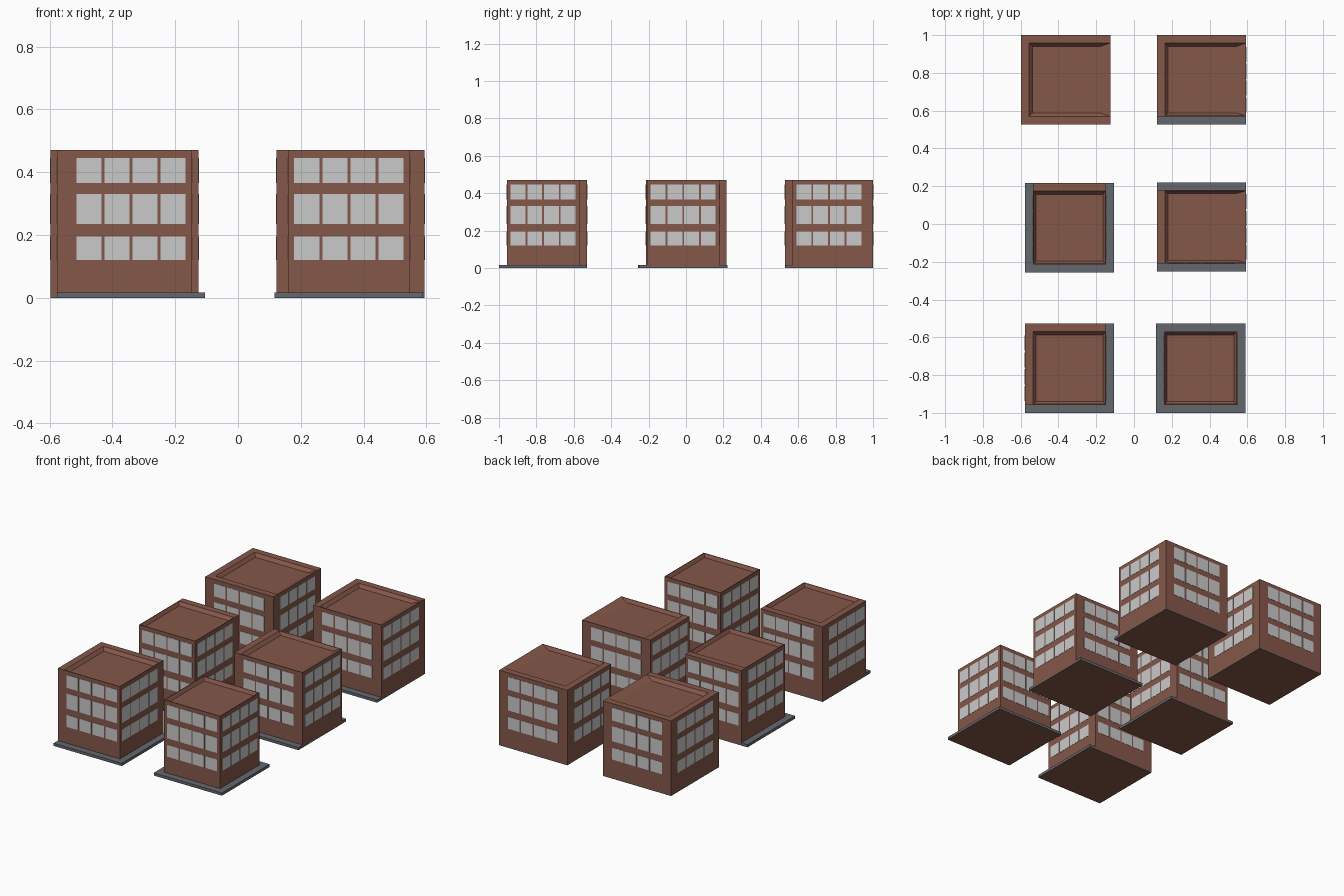
import bpy, bmesh
from mathutils import Vector

if "Cube" in bpy.data.objects:
    bpy.data.objects.remove(bpy.data.objects["Cube"], do_unlink=True)


def material(name, rgb):
    m = bpy.data.materials.new(name)
    m.use_nodes = True
    m.diffuse_color = (*rgb, 1)
    m.node_tree.nodes["Principled BSDF"].inputs["Base Color"].default_value = (*rgb, 1)
    return m


BRICK = material("red brown brick", (0.235, 0.096, 0.067))
GREY = material("pavement grey", (0.127, 0.138, 0.156))
GLASS = material("pale window", (0.59, 0.59, 0.59))

TILE, WALK, TOP = 0.472, 0.042, 0.47
BASE, KERB, SINK = 0.006, 0.017, 0.02
WIN_W, WIN_STEP = 0.08, 0.0893
ROWS = [(0.12, 0.195), (0.235, 0.33), (0.365, 0.445)]
SIDES = {"right": (1, 0), "left": (-1, 0), "back": (0, 1), "front": (0, -1)}


def finish(bm, name, mats):
    bmesh.ops.recalc_face_normals(bm, faces=bm.faces)
    me = bpy.data.meshes.new(name)
    bm.to_mesh(me)
    bm.free()
    for m in mats:
        me.materials.append(m)
    ob = bpy.data.objects.new(name, me)
    bpy.context.collection.objects.link(ob)
    return ob


def add_box(bm, lo, hi):
    lo, hi = Vector(lo), Vector(hi)
    verts = bmesh.ops.create_cube(bm, size=1)["verts"]
    for v in verts:
        v.co = Vector([(a + b) / 2 + c * (b - a) for a, b, c in zip(lo, hi, v.co)])


def ring(bm, cx, cy, inset, z):
    """Rectangle of the tile, pulled in by a different amount on each side."""
    h = TILE / 2
    x0, x1 = cx - h + inset["left"], cx + h - inset["right"]
    y0, y1 = cy - h + inset["front"], cy + h - inset["back"]
    return [bm.verts.new((x, y, z)) for x, y in ((x0, y0), (x1, y0), (x1, y1), (x0, y1))]


def building(name, cx, cy, flush):
    wall = {s: 0 if s in flush else WALK for s in SIDES}
    rim = {s: WALK if s in flush else WALK + 0.004 for s in SIDES}
    floor = {s: WALK + 0.017 for s in SIDES}
    if "right" in flush:          # parapet slopes up to the outer edge here
        rim["right"], floor["right"] = 0.003, WALK + 0.008

    # Brick walls, parapet and sunken roof
    bm = bmesh.new()
    loops = [ring(bm, cx, cy, i, z) for i, z in
             ((wall, BASE), (wall, TOP), (rim, TOP), (floor, TOP - SINK))]
    for a, b in zip(loops, loops[1:]):
        for i in range(4):
            j = (i + 1) % 4
            bm.faces.new((a[i], a[j], b[j], b[i]))
    bm.faces.new(loops[-1])
    bm.faces.new(loops[0][::-1])
    finish(bm, name + "_walls", [BRICK])

    # Ground slab with raised pavement along the open sides
    h = TILE / 2
    bm = bmesh.new()
    add_box(bm, (cx - h, cy - h, 0), (cx + h, cy + h, BASE))
    for s, (dx, dy) in SIDES.items():
        if s in flush:
            continue
        mid = h - WALK / 2
        hx, hy = (WALK / 2, h) if dx else (h, WALK / 2)
        px, py = cx + dx * mid, cy + dy * mid
        add_box(bm, (px - hx, py - hy, BASE), (px + hx, py + hy, KERB))
    ob = finish(bm, name + "_pavement", [GREY, BRICK])
    for p in ob.data.polygons:
        p.material_index = 1 if p.normal.z < -0.5 else 0

    # Four by three window plates on each wall
    bm = bmesh.new()
    for s, (dx, dy) in SIDES.items():
        d = h - wall[s]
        for col in range(4):
            t = (col - 1.5) * WIN_STEP
            px, py = cx + dx * d + abs(dy) * t, cy + dy * d + abs(dx) * t
            hx, hy = (0.0015, WIN_W / 2) if dx else (WIN_W / 2, 0.0015)
            for z0, z1 in ROWS:
                add_box(bm, (px - hx, py - hy, z0), (px + hx, py + hy, z1))
    finish(bm, name + "_windows", [GLASS])


building("back_right_block", -0.361, 0.764, ("left", "right", "front", "back"))
building("back_left_block", 0.358, 0.764, ("left", "right", "back"))
building("middle_right_block", -0.341, -0.02, ("back",))
building("middle_left_block", 0.358, -0.015, ("left", "right"))
building("front_right_block", -0.341, -0.764, ("left", "back"))
building("front_left_block", 0.353, -0.764, ())
